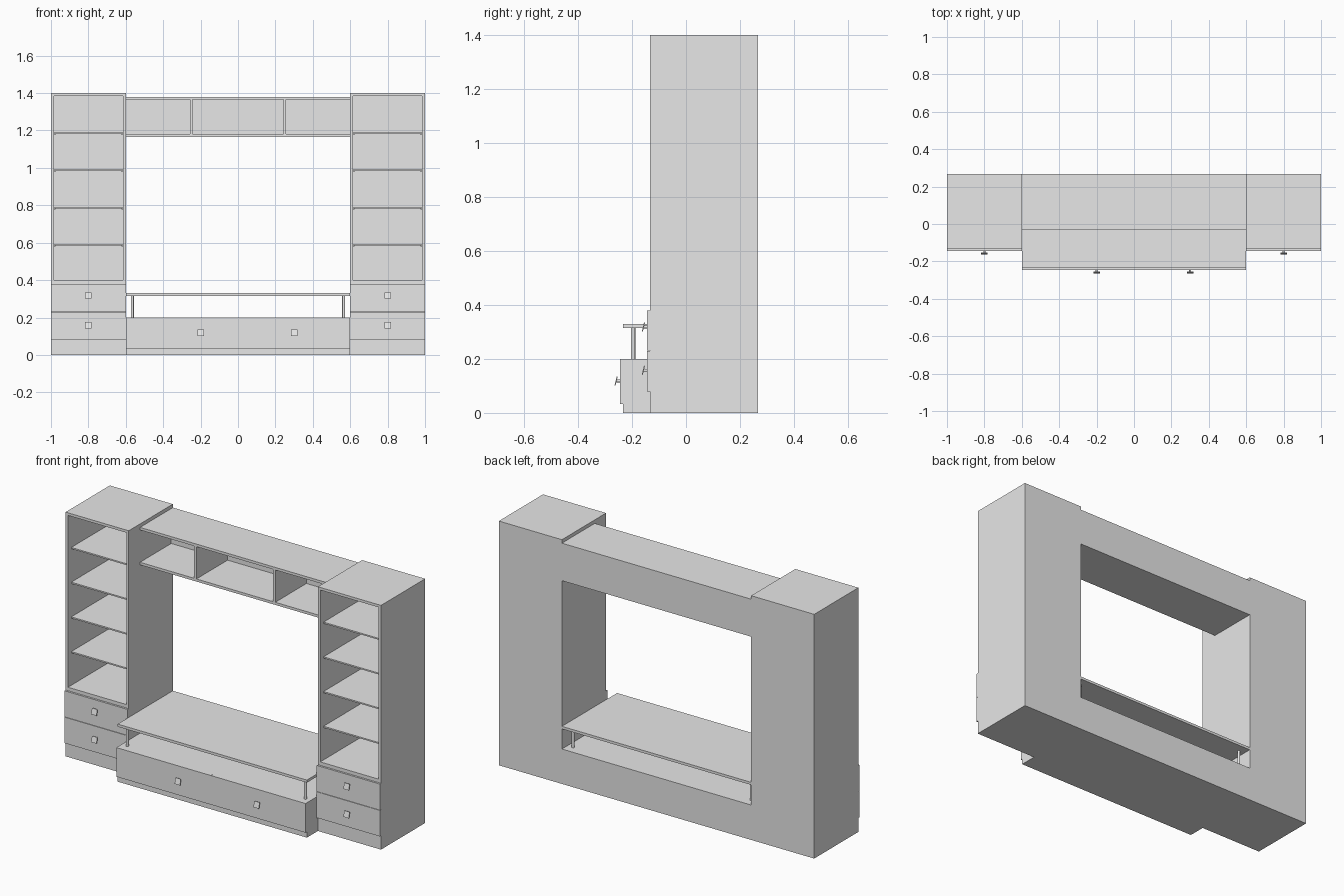
import bpy, bmesh, math
from mathutils import Matrix, Vector

cube = bpy.data.objects.get("Cube")
if cube:
    bpy.data.objects.remove(cube, do_unlink=True)

grey = bpy.data.materials.new("plain_grey")
grey.use_nodes = True
colour = (0.8, 0.8, 0.8, 1)
grey.diffuse_color = colour
grey.node_tree.nodes["Principled BSDF"].inputs["Base Color"].default_value = colour

BACK, TOWER_FRONT, BASE_FRONT = 0.267, -0.133, -0.233
T = 0.015  # board thickness


def finish(name, bm):
    mesh = bpy.data.meshes.new(name)
    bmesh.ops.recalc_face_normals(bm, faces=bm.faces)
    bm.to_mesh(mesh)
    bm.free()
    mesh.materials.append(grey)
    obj = bpy.data.objects.new(name, mesh)
    bpy.context.collection.objects.link(obj)
    return obj


def add_box(bm, xs, ys, zs):
    spans = (xs, ys, zs)
    centre = Vector([(a + b) / 2 for a, b in spans])
    size = [abs(b - a) for a, b in spans]
    matrix = Matrix.Translation(centre) @ Matrix.Diagonal((*size, 1))
    return bmesh.ops.create_cube(bm, size=1, matrix=matrix)["verts"]


def box(name, xs, ys, zs):
    bm = bmesh.new()
    add_box(bm, xs, ys, zs)
    return finish(name, bm)


def open_case(name, xs, ys, zs):
    """Box whose front face is inset and pushed back to a thin rear panel."""
    bm = bmesh.new()
    add_box(bm, xs, ys, zs)
    front = min(bm.faces, key=lambda f: f.calc_center_median().y)
    bmesh.ops.inset_region(bm, faces=[front], thickness=T, use_even_offset=True)
    ring = bmesh.ops.extrude_face_region(bm, geom=[front])["geom"]
    bmesh.ops.delete(bm, geom=[front], context="FACES")
    for v in ring:
        if isinstance(v, bmesh.types.BMVert):
            v.co.y = ys[1] - T
    return finish(name, bm)


def knob(name, x, y, z):
    """Short round stem with a tilted square plate."""
    bm = bmesh.new()
    stem = Matrix.Translation((x, y - 0.006, z)) @ Matrix.Rotation(math.pi / 2, 4, "X")
    bmesh.ops.create_cone(bm, cap_ends=True, segments=12, radius1=0.005,
                          radius2=0.005, depth=0.014, matrix=stem)
    plate = add_box(bm, (-0.017, 0.017), (-0.002, 0.002), (-0.017, 0.017))
    bmesh.ops.transform(bm, verts=plate, matrix=Matrix.Translation((x, y - 0.014, z))
                        @ Matrix.Rotation(math.radians(-14), 4, "X"))
    finish(name, bm)


def post(name, x, y):
    bm = bmesh.new()
    bmesh.ops.create_cone(bm, cap_ends=True, segments=16, radius1=0.008, radius2=0.008,
                          depth=0.115, matrix=Matrix.Translation((x, y, 0.2575)))
    obj = finish(name, bm)
    bpy.ops.object.select_all(action="DESELECT")
    obj.select_set(True)
    bpy.context.view_layer.objects.active = obj
    bpy.ops.object.shade_smooth_by_angle()


for side, s in (("left", 1), ("right", -1)):
    # Tower: closed lower block and open shelf case
    xs = (s * 0.6, s)
    inner = (s * (0.6 + T), s * (1 - T))
    box(f"{side}_tower_base", xs, (TOWER_FRONT, BACK), (0, 0.385))
    open_case(f"{side}_tower_case", xs, (TOWER_FRONT, BACK), (0.385, 1.4))
    for i in range(4):
        top = 0.593 + i * 0.199
        box(f"{side}_shelf_{i + 1}", inner, (TOWER_FRONT + 0.03, BACK - T), (top - 0.008, top))
        # Shelf pegs
        for end in (0.6 + T + 0.004, 1 - T - 0.004):
            for j, y in enumerate((-0.06, 0.2)):
                box(f"{side}_shelf_peg", (s * end - 0.004, s * end + 0.004),
                    (y - 0.004, y + 0.004), (top - 0.014, top - 0.008))
    # Tower drawers
    for i, z in enumerate((0.08, 0.231)):
        box(f"{side}_tower_drawer_{i + 1}", xs, (TOWER_FRONT - 0.011, TOWER_FRONT), (z, z + 0.149))
        knob(f"{side}_tower_knob_{i + 1}", s * 0.8, TOWER_FRONT - 0.011, 0.158 + i * 0.16)
    # Bridge divider, raised shelf posts and low drawer
    box(f"{side}_bridge_divider", (s * 0.25 - T / 2, s * 0.25 + T / 2), (-0.03, BACK - T), (1.18, 1.365))
    post(f"{side}_front_post", s * 0.565, -0.196)
    post(f"{side}_back_post", s * 0.565, 0.215)
    box(f"{side}_low_drawer", (s * 0.001, s * 0.6), (BASE_FRONT - 0.012, BASE_FRONT), (0.033, 0.2))

# Bridge between the towers
box("bridge_top", (-0.6, 0.6), (-0.03, BACK), (1.365, 1.38))
box("bridge_bottom", (-0.6, 0.6), (-0.03, BACK), (1.165, 1.18))
box("bridge_back", (-0.6, 0.6), (BACK - T, BACK), (1.18, 1.365))

# Low cabinet and raised shelf
box("low_cabinet", (-0.6, 0.6), (BASE_FRONT, BACK), (0, 0.2))
box("raised_shelf", (-0.6, 0.6), (BASE_FRONT, BACK), (0.315, 0.33))
for name, x in (("left_low_knob", 0.3), ("right_low_knob", -0.2)):
    knob(name, x, BASE_FRONT - 0.012, 0.118)
